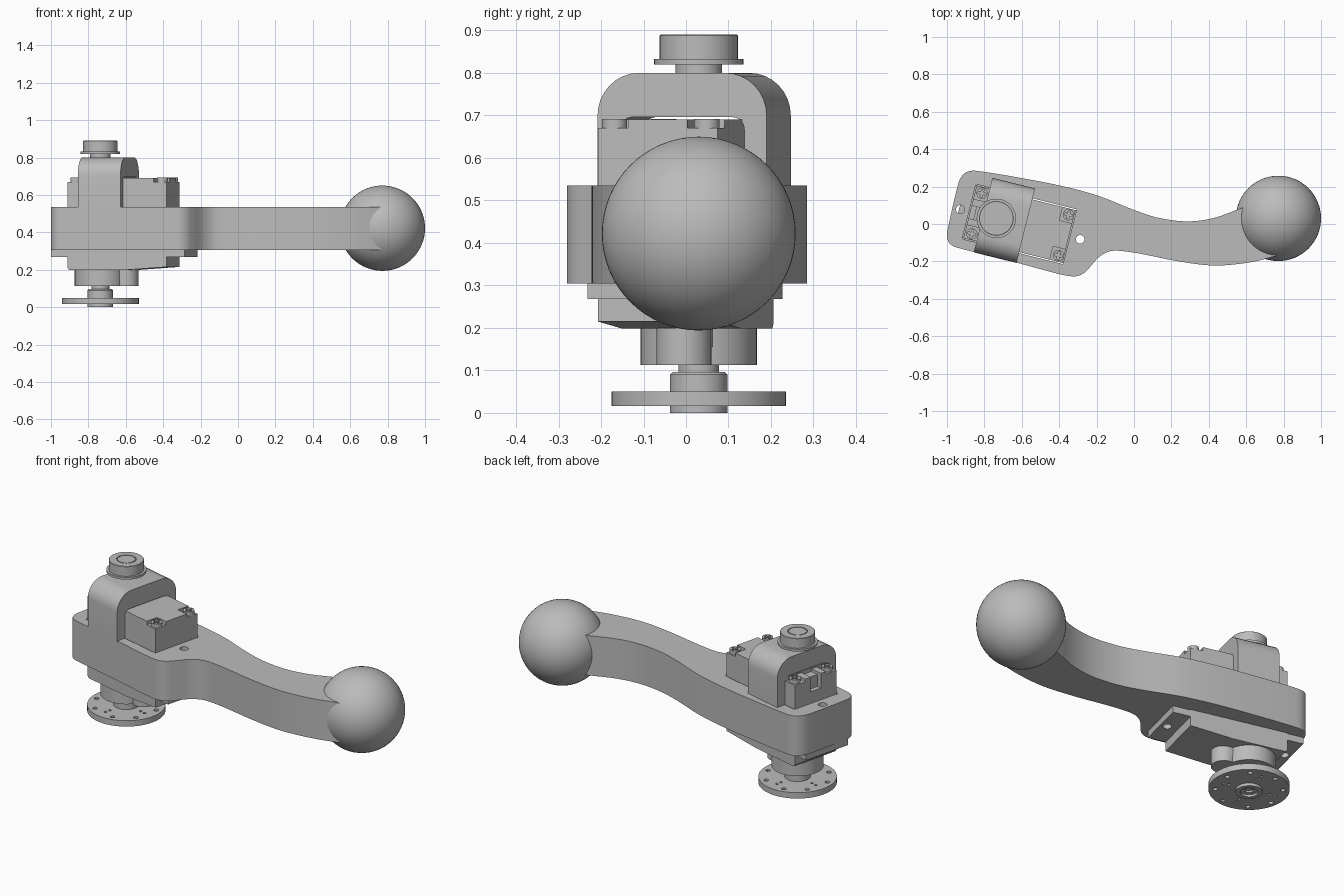
import bpy, bmesh, math
from mathutils import Matrix, Vector

cube = bpy.data.objects.get("Cube")
if cube:
    bpy.data.objects.remove(cube)

GREY = (0.5, 0.5, 0.5, 1)
mat = bpy.data.materials.new("matt grey")
mat.use_nodes = True
mat.diffuse_color = GREY
mat.node_tree.nodes["Principled BSDF"].inputs["Base Color"].default_value = GREY

# Motor frame: origin on the output axis, local x runs along the motor body
FRAME = Matrix.Translation((-0.736, 0.03, 0)) @ Matrix.Rotation(math.radians(-14), 4, 'Z')


def make(name, bm, matrix=FRAME):
    bmesh.ops.recalc_face_normals(bm, faces=bm.faces)
    mesh = bpy.data.meshes.new(name)
    bm.to_mesh(mesh)
    bm.free()
    mesh.materials.append(mat)
    obj = bpy.data.objects.new(name, mesh)
    bpy.context.collection.objects.link(obj)
    obj.matrix_world = matrix
    return obj


def add_box(bm, x, y, z):
    m = Matrix.Translation([(a + b) / 2 for a, b in (x, y, z)])
    m = m @ Matrix.Diagonal((x[1] - x[0], y[1] - y[0], z[1] - z[0], 1))
    bmesh.ops.create_cube(bm, size=1, matrix=m)


def add_cyl(bm, x, y, r, z, n=24):
    bmesh.ops.create_cone(bm, cap_ends=True, segments=n, radius1=r, radius2=r, depth=z[1] - z[0],
                          matrix=Matrix.Translation((x, y, (z[0] + z[1]) / 2)))


def boxes(name, *specs):
    bm = bmesh.new()
    for s in specs:
        add_box(bm, *s)
    return make(name, bm)


def cylinders(name, *specs):
    bm = bmesh.new()
    for s in specs:
        add_cyl(bm, *s)
    return make(name, bm)


def prism(name, points, move, matrix=FRAME):
    """Extrude a closed outline by a vector."""
    bm = bmesh.new()
    face = bm.faces.new([bm.verts.new(p) for p in points])
    ext = bmesh.ops.extrude_face_region(bm, geom=[face])["geom"]
    bmesh.ops.translate(bm, vec=move, verts=[v for v in ext if isinstance(v, bmesh.types.BMVert)])
    return make(name, bm, matrix)


def lathe(name, profile, n=64):
    """Spin an (r, z) profile around the output axis."""
    bm = bmesh.new()
    verts = [bm.verts.new((r, 0, z)) for r, z in profile]
    edges = [bm.edges.new(pair) for pair in zip(verts, verts[1:])]
    bmesh.ops.spin(bm, geom=verts + edges, cent=(0, 0, 0), axis=(0, 0, 1),
                   angle=math.tau, steps=n, use_duplicate=False)
    bmesh.ops.remove_doubles(bm, verts=bm.verts, dist=1e-5)
    return make(name, bm)


def cut(obj, *cutters):
    bpy.context.view_layer.objects.active = obj
    for c in cutters:
        c.hide_render = True
        mod = obj.modifiers.new("cut", 'BOOLEAN')
        mod.operation, mod.solver, mod.object = 'DIFFERENCE', 'EXACT', c
        bpy.ops.object.modifier_apply(modifier=mod.name)
        bpy.data.objects.remove(c)


def spline(pts, steps=6):
    """Smooth open curve through the points."""
    ext = [pts[0]] + pts + [pts[-1]]
    out = []
    for a, b, c, d in zip(ext, ext[1:], ext[2:], ext[3:]):
        a, b, c, d = map(Vector, (a, b, c, d))
        k = (c - b).length
        t1 = (c - a).normalized() * k
        t2 = (d - b).normalized() * k
        for i in range(steps):
            t = i / steps
            out.append(b * (2*t**3 - 3*t*t + 1) + t1 * (t**3 - 2*t*t + t)
                       + c * (3*t*t - 2*t**3) + t2 * (t**3 - t*t))
    return out + [Vector(pts[-1])]


# Curved arm
outline = [(0.77, -0.168), (0.62, -0.205), (0.43, -0.222), (0.24, -0.2), (0.08, -0.168),
           (-0.02, -0.15), (-0.12, -0.144), (-0.184, -0.174), (-0.24, -0.235), (-0.275, -0.267),
           (-0.318, -0.28), (-0.39, -0.27), (-0.67, -0.195), (-0.95, -0.125), (-0.985, -0.105),
           (-1.0, -0.067), (-0.992, -0.01), (-0.94, 0.215), (-0.92, 0.256), (-0.89, 0.28),
           (-0.84, 0.284), (-0.56, 0.238), (-0.35, 0.195), (-0.18, 0.147), (0, 0.075),
           (0.136, 0.032), (0.29, 0.014), (0.43, 0.033), (0.575, 0.085), (0.66, 0.11)]
arm = prism("arm", [(p.x, p.y, 0.305) for p in spline(outline)], (0, 0, 0.23), Matrix())
HOLES = [(u, 0, 0.023, (0.2, 0.6)) for u in (-0.199, 0.462)]
cut(arm, boxes("pocket_cutter", ((-0.15, 0.405), (-0.151, 0.151), (0.2, 0.6))),
    cylinders("arm_hole_cutter", *HOLES))

# Ball grip
bm = bmesh.new()
bmesh.ops.create_uvsphere(bm, u_segments=64, v_segments=32, radius=0.228)
make("ball_grip", bm, Matrix.Translation((0.772, 0.03, 0.422)))

# Arched bracket over the motor
def arch(half, top, radius, n=8):
    right = [(half - radius + radius * math.cos(a), top - radius + radius * math.sin(a))
             for a in [i * math.pi / 2 / n for i in range(n + 1)]]
    return [(half, 0.53)] + right + [(-y, z) for y, z in reversed(right)] + [(-half, 0.53)]

profile = arch(0.205, 0.8, 0.1) + arch(0.151, 0.696, 0.03)[::-1]
prism("bracket", [(-0.073, y, z) for y, z in profile], (0.235, 0, 0))

# Motor case with sloped underside and a cable slot at the short end
case = prism("motor_case", [(x, -0.145, z) for x, z in (
    (-0.145, 0.21), (-0.135, 0.198), (0.16, 0.198), (0.4, 0.215), (0.4, 0.67), (-0.145, 0.67))],
    (0, 0.29, 0))
cut(case, boxes("slot_cutter", ((-0.2, -0.118), (-0.035, 0.035), (0.6, 0.75))))
boxes("motor_cover", ((-0.07, 0.33), (-0.145, 0.145), (0.669, 0.691)),
      ((0.32, 0.4), (-0.072, 0.072), (0.669, 0.691)),
      *[((-0.145, -0.06), sorted((s * 0.035, s * 0.072)), (0.669, 0.685)) for s in (-1, 1)])

# Mounting flange
flange = boxes("mounting_flange", ((-0.235, 0.5), (-0.145, 0.145), (0.268, 0.305)))
cut(flange, cylinders("flange_hole_cutter", *HOLES))

# Cross-slotted corner screws
for i, x in enumerate((-0.107, 0.37)):
    for side, y in (("right", -0.112), ("left", 0.112)):
        screw = cylinders(f"{side}_screw_{i + 1}", (x, y, 0.03, (0.66, 0.692), 20))
        cut(screw, *[boxes("slot_cutter", ((x - a, x + a), (y - b, y + b), (0.68, 0.7)))
                     for a, b in ((0.021, 0.006), (0.006, 0.021))])

# Output boss, with the smaller gear boss beside it
cylinders("output_boss", (0, 0, 0.137, (0.113, 0.2), 48))
cylinders("gear_boss", (0.143, 0, 0.065, (0.113, 0.2), 32))
boxes("boss_web", ((0.05, 0.143), (-0.064, 0.064), (0.155, 0.2)))
cylinders("output_shaft", (0, 0, 0.048, (0.09, 0.12), 32))

# Output disc with hub, bottom recess and screw holes
disc = lathe("output_disc", [(0, 0.022), (0.022, 0.022), (0.022, 0.012), (0.045, 0.012), (0.045, 0),
                             (0.068, 0), (0.068, 0.016), (0.206, 0.016), (0.206, 0.05),
                             (0.068, 0.05), (0.068, 0.09), (0.062, 0.096), (0, 0.096)])
holes = []
for k in range(4):
    for r, turn, size in ((0.115, 0, 0.008), (0.145, 0, 0.008), (0.172, 0.42, 0.013), (0.172, -0.42, 0.013)):
        a = k * math.pi / 2 + turn
        holes.append((r * math.cos(a), r * math.sin(a), size, (0, 0.1), 12))
cut(disc, cylinders("disc_hole_cutter", *holes))

# Top knob with a ring groove
lathe("top_knob", [(0, 0.79), (0.055, 0.79), (0.055, 0.82), (0.105, 0.82), (0.105, 0.833),
                   (0.092, 0.833), (0.092, 0.888), (0.09, 0.89), (0.052, 0.89), (0.052, 0.884),
                   (0.047, 0.884), (0.047, 0.89), (0, 0.89)])

# Smooth curved faces, keep edges sharp
bpy.ops.object.select_all(action='DESELECT')
for obj in bpy.context.collection.objects:
    if obj.type == 'MESH' and obj.data.materials and obj.data.materials[0] == mat:
        obj.select_set(True)
        bpy.context.view_layer.objects.active = obj
bpy.ops.object.shade_smooth_by_angle(angle=math.radians(30))
